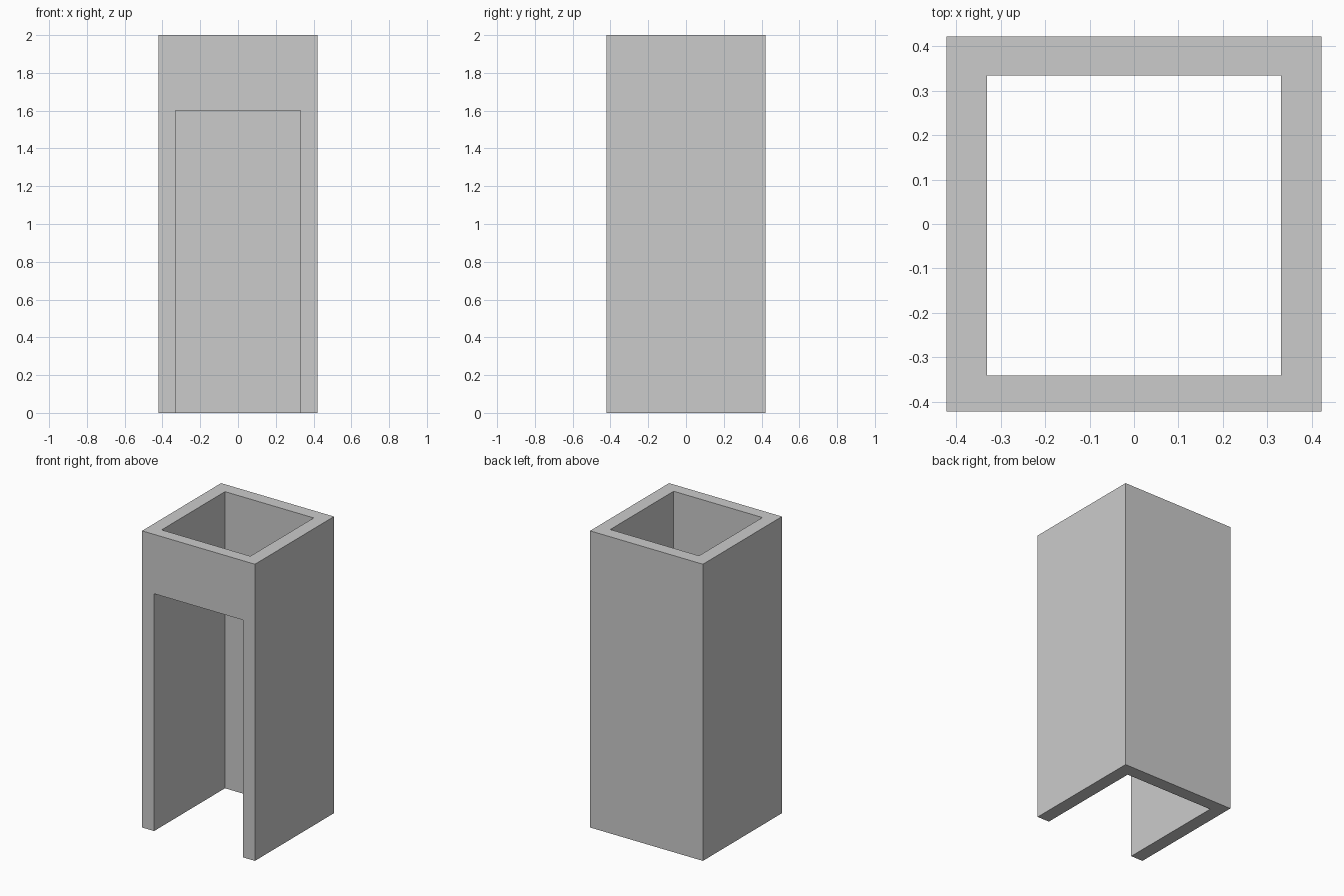
import bpy
import bmesh

if "Cube" in bpy.data.objects:
    bpy.data.objects.remove(bpy.data.objects["Cube"])

HALF = 0.421          # outer half width and depth
HEIGHT = 2.0
INNER_X = 0.331       # half width of the shaft and the doorway
INNER_FRONT, INNER_BACK = -0.341, 0.334
DOOR_TOP = 1.6


def extrude_along_x(name, profile, half_width):
    """Solid from a (y, z) profile, symmetric about x = 0."""
    bm = bmesh.new()
    face = bm.faces.new([bm.verts.new((-half_width, y, z)) for y, z in profile])
    result = bmesh.ops.extrude_face_region(bm, geom=[face])
    moved = [v for v in result["geom"] if isinstance(v, bmesh.types.BMVert)]
    bmesh.ops.translate(bm, verts=moved, vec=(2 * half_width, 0, 0))
    bmesh.ops.recalc_face_normals(bm, faces=bm.faces[:])
    mesh = bpy.data.meshes.new(name)
    bm.to_mesh(mesh)
    bm.free()
    obj = bpy.data.objects.new(name, mesh)
    bpy.context.collection.objects.link(obj)
    return obj


# Outer block
shaft = extrude_along_x("square_shaft", [
    (-HALF, 0), (HALF, 0), (HALF, HEIGHT), (-HALF, HEIGHT)], HALF)

# One L-shaped cutter: through shaft plus front doorway below the lintel
cutter = extrude_along_x("shaft_and_doorway_cutter", [
    (-1, -0.2), (INNER_BACK, -0.2), (INNER_BACK, HEIGHT + 0.2),
    (INNER_FRONT, HEIGHT + 0.2), (INNER_FRONT, DOOR_TOP), (-1, DOOR_TOP)], INNER_X)
cutter.hide_render = True

# Hollow out the block, then discard the cutter
cut = shaft.modifiers.new("hollow", "BOOLEAN")
cut.operation = "DIFFERENCE"
cut.solver = "EXACT"
cut.object = cutter
bpy.context.view_layer.objects.active = shaft
shaft.select_set(True)
bpy.ops.object.modifier_apply(modifier=cut.name)
bpy.data.objects.remove(cutter)
